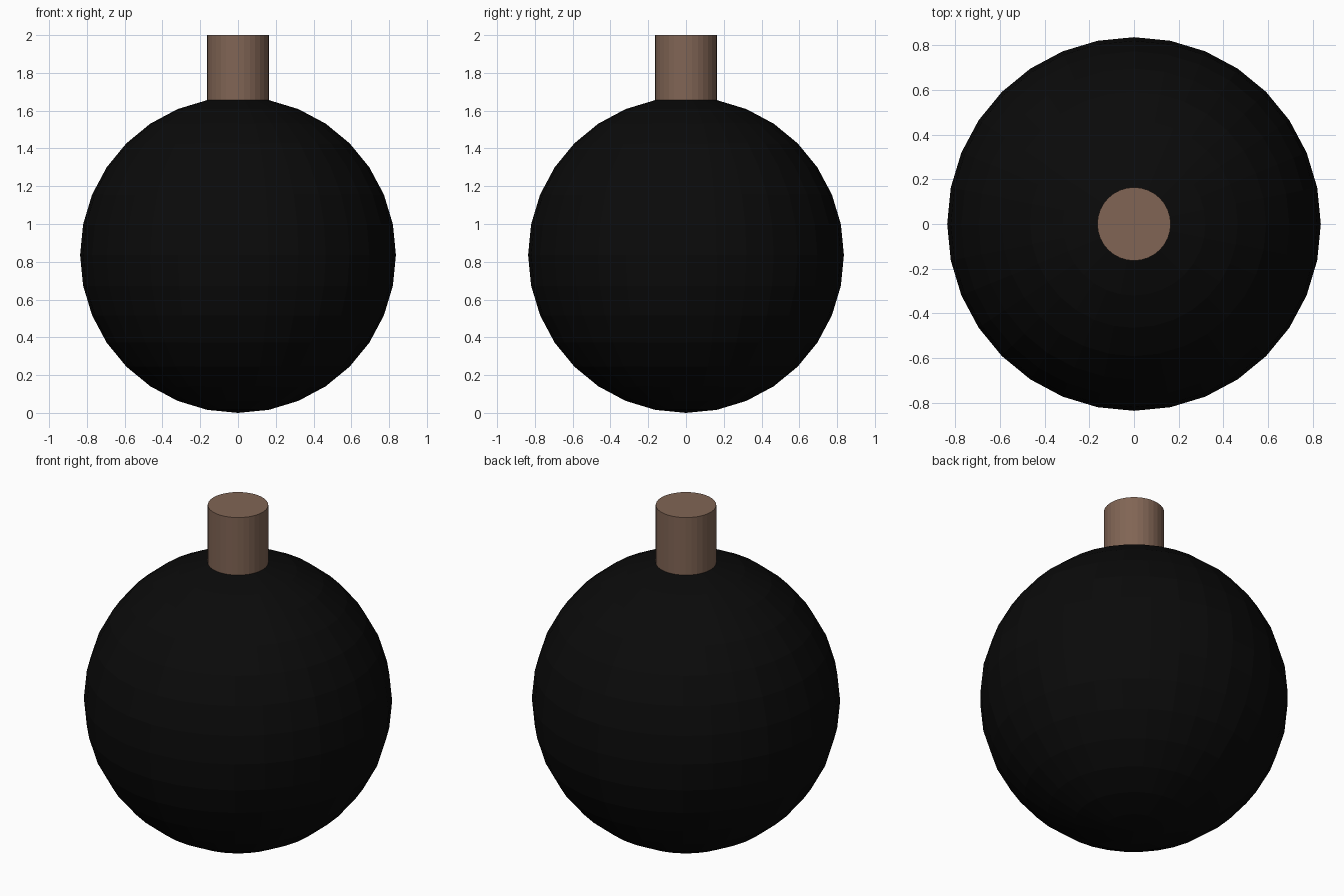
import bpy
import math

if "Cube" in bpy.data.objects:
    bpy.data.objects.remove(bpy.data.objects["Cube"])

R = 0.836                      # body radius
SEG, RINGS = 32, 16
step = math.pi / RINGS


def material(name, color):
    m = bpy.data.materials.new(name)
    m.diffuse_color = color
    m.use_nodes = True
    m.node_tree.nodes["Principled BSDF"].inputs["Base Color"].default_value = m.diffuse_color
    return m


def finish(name, mat):
    ob = bpy.context.object
    ob.name = ob.data.name = name
    ob.data.materials.append(mat)
    bpy.ops.object.shade_flat()
    return ob


# Round black body standing on the ground
bpy.ops.mesh.primitive_uv_sphere_add(segments=SEG, ring_count=RINGS, radius=R, location=(0, 0, R))
finish("round_body", material("black", (0.003, 0.003, 0.003, 1)))

# Brown neck rising from the first ring below the pole
base = R + R * math.cos(step)
bpy.ops.mesh.primitive_cylinder_add(vertices=SEG, radius=R * math.sin(step) + 0.001,
                                    depth=2 - base, location=(0, 0, (2 + base) / 2))
finish("neck", material("brown", (0.22, 0.13, 0.09, 1)))
